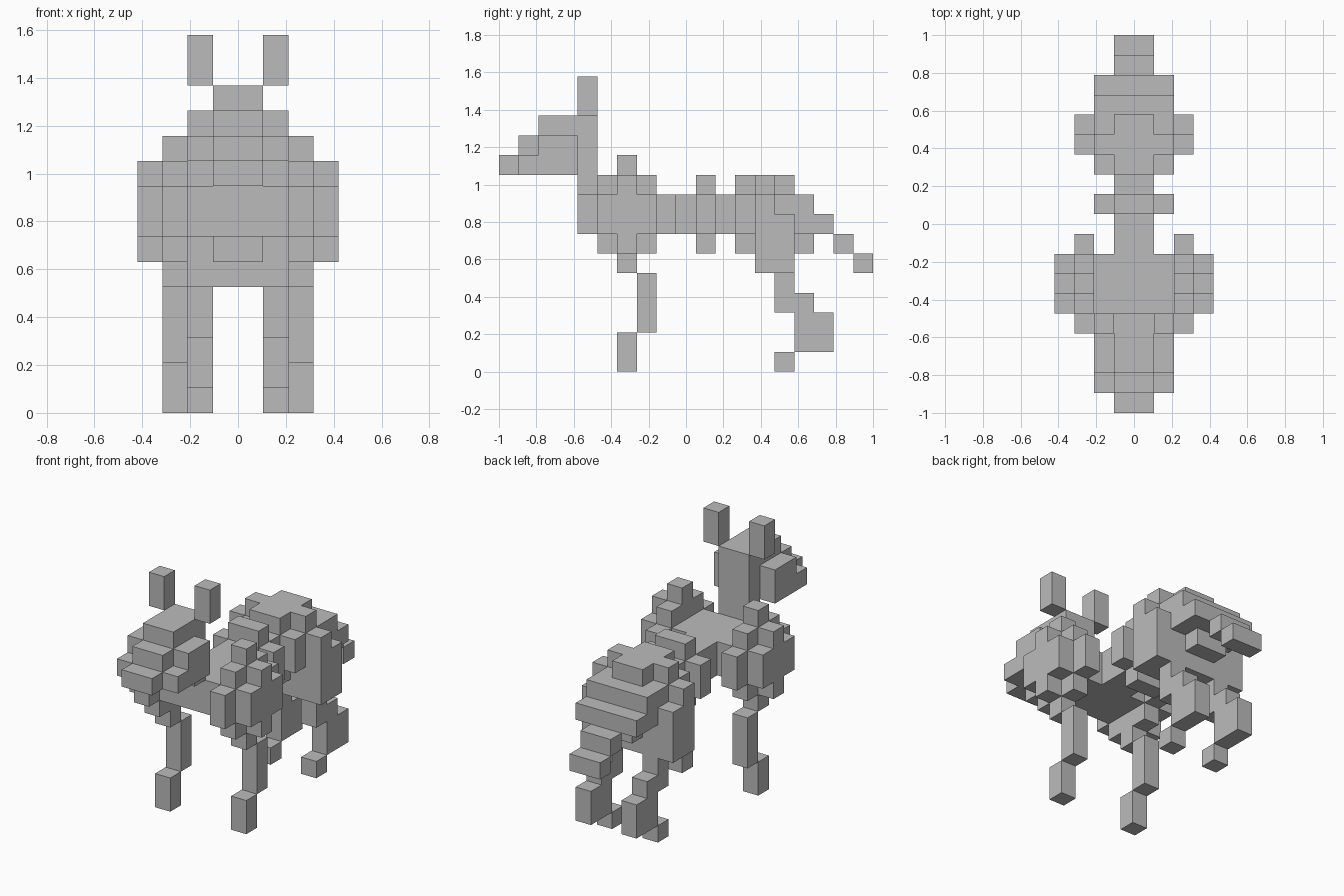
import bpy, bmesh
from mathutils import Vector

if "Cube" in bpy.data.objects:
    bpy.data.objects.remove(bpy.data.objects["Cube"])

U = 2 / 19  # one cube

grey = bpy.data.materials.new("grey")
grey.diffuse_color = (0.5, 0.5, 0.5, 1)
grey.use_nodes = True
grey.node_tree.nodes["Principled BSDF"].inputs["Base Color"].default_value = grey.diffuse_color


def part(name, boxes, mirror=False):
    """Boxes are (x0, x1, y0, y1, z0, z1) in cubes, y counted from the nose."""
    bm = bmesh.new()
    for x0, x1, y0, y1, z0, z1 in boxes:
        cube = bmesh.ops.create_cube(bm, size=1)["verts"]
        for v in cube:
            v.co = Vector((x1 if v.co.x > 0 else x0,
                           (y1 if v.co.y > 0 else y0) - 9.5,
                           z1 if v.co.z > 0 else z0)) * U
    mesh = bpy.data.meshes.new(name)
    bm.to_mesh(mesh)
    bm.free()
    mesh.materials.append(grey)
    ob = bpy.data.objects.new(name, mesh)
    bpy.context.collection.objects.link(ob)
    if mirror:
        ob.modifiers.new("mirror", "MIRROR").use_axis[0] = True


# Head, stepping down to the nose
part("snout", [(-1, 1, 0, 1, 10, 11), (-2, 2, 1, 2, 10, 11), (-1, 1, 1, 2, 11, 12)])
part("head", [(-2, 2, 2, 4, 10, 12), (-1, 1, 2, 4, 12, 13)])
part("neck", [(-1, 1, 4, 5, 9, 13)])
part("ear", [(1, 2, 4, 5, 13, 15)], True)

# Chest, spine and raised rib
part("chest", [(-2, 2, 5, 8, 7, 9)])
part("spine", [(-1, 1, 8, 12, 7, 9)])
part("rib", [(-2, 2, 10, 11, 7, 9), (-1, 1, 10, 11, 6, 10)])

# Rounded shoulder: stepped disc with a smaller disc outside
part("shoulder", [(2, 3, 4, 9, 7, 9), (2, 3, 5, 8, 6, 10), (2, 3, 6, 7, 5, 11),
                  (3, 4, 5, 8, 7, 9), (3, 4, 6, 7, 6, 10)], True)
part("front_leg", [(2, 3, 7, 8, 2, 5), (2, 3, 6, 7, 0, 2)], True)

# Hindquarters
part("rump", [(-1, 1, 12, 13, 6, 10), (-1, 1, 13, 15, 5, 10), (-1, 1, 15, 16, 6, 9),
              (-2, 2, 12, 13, 7, 9), (-2, 2, 13, 14, 5, 10), (-2, 2, 14, 15, 5, 9),
              (-2, 2, 15, 16, 7, 9), (-2, 2, 16, 17, 7, 8)])
part("thigh", [(2, 3, 13, 14, 5, 9), (2, 3, 14, 15, 5, 8)], True)
part("hind_leg", [(1, 2, 14, 15, 3, 5), (1, 2, 15, 16, 3, 4),
                  (1, 2, 15, 17, 1, 3), (1, 2, 14, 15, 0, 1)], True)
part("tail", [(-1, 1, 17, 18, 6, 7), (-1, 1, 18, 19, 5, 6)])
